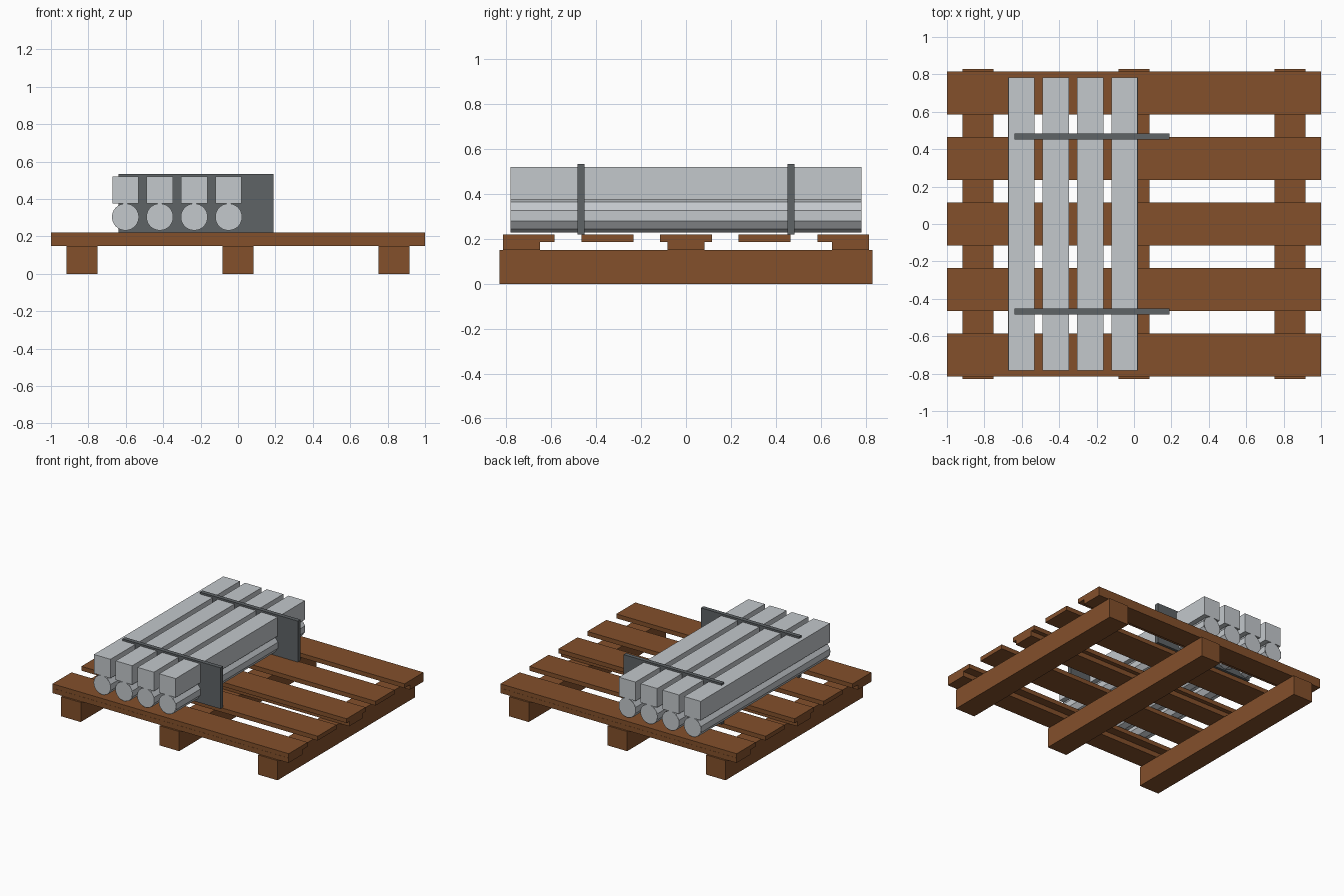
import bpy, bmesh, math
from mathutils import Matrix

if "Cube" in bpy.data.objects:
    bpy.data.objects.remove(bpy.data.objects["Cube"])


def material(name, rgb):
    m = bpy.data.materials.new(name)
    m.diffuse_color = (*rgb, 1.0)
    m.use_nodes = True
    m.node_tree.nodes["Principled BSDF"].inputs["Base Color"].default_value = m.diffuse_color
    return m


WOOD = material("brown wood", (0.227, 0.080, 0.024))
METAL = material("light grey metal", (0.546, 0.578, 0.604))
STRAP = material("dark grey strap", (0.112, 0.125, 0.133))


def finish(name, bm, mat):
    me = bpy.data.meshes.new(name)
    bm.to_mesh(me)
    bm.free()
    me.materials.append(mat)
    ob = bpy.data.objects.new(name, me)
    bpy.context.collection.objects.link(ob)
    return ob


def box(name, x, y, z, mat):
    """Box from (min, max) ranges on each axis."""
    bm = bmesh.new()
    size = [b - a for a, b in (x, y, z)]
    mid = [(a + b) / 2 for a, b in (x, y, z)]
    bmesh.ops.create_cube(bm, size=1, matrix=Matrix.Translation(mid) @ Matrix.Diagonal((*size, 1)))
    return finish(name, bm, mat)


def rod(name, x, z, half, mat):
    """Ten-sided bar along y with round end discs."""
    bm = bmesh.new()
    turn = Matrix.Translation((x, 0, z)) @ Matrix.Rotation(math.pi / 2, 4, 'X')
    bmesh.ops.create_cone(bm, cap_ends=False, segments=10, radius1=0.075, radius2=0.075,
                          depth=2 * half, matrix=turn)
    for s in (-1, 1):
        flip = Matrix.Rotation(0 if s > 0 else math.pi, 4, 'X')
        bmesh.ops.create_circle(bm, cap_ends=True, segments=30, radius=0.072,
                                matrix=turn @ flip @ Matrix.Translation((0, 0, half)))
    return finish(name, bm, mat)


# Pallet runners, front to back
for x in (-0.833, 0, 0.833):
    box("runner", (x - 0.083, x + 0.083), (-0.83, 0.83), (0, 0.15), WOOD)

# Cross bearers under the deck
for y in (-0.733, 0, 0.733):
    box("bearer", (-1, 1), (y - 0.083, y + 0.083), (0.15, 0.187), WOOD)

# Deck slats
for i in range(-2, 3):
    y = i * 0.35
    box("deck_slat", (-1, 1), (y - 0.115, y + 0.115), (0.187, 0.22), WOOD)

# Load: round bars below, square bars above
for i in range(4):
    x = -0.602 + i * 0.184
    rod("round_bar", x, 0.304, 0.782, METAL)
    box("square_bar", (x - 0.07, x + 0.07), (-0.782, 0.782), (0.375, 0.52), METAL)

# Retaining plates across the load
for y in (-0.468, 0.468):
    box("strap_plate", (-0.64, 0.19), (y - 0.016, y + 0.016), (0.22, 0.534), STRAP)
